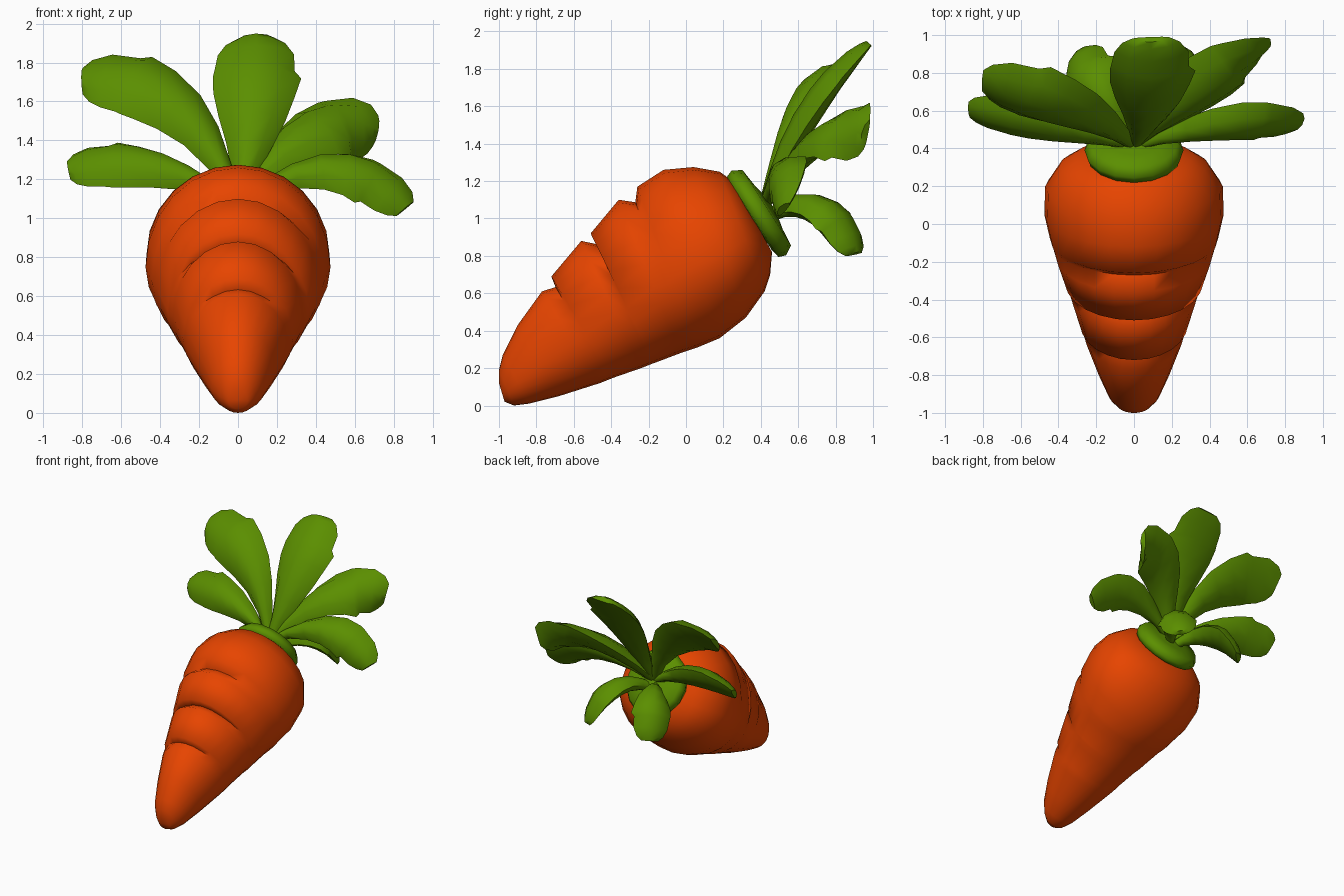
import bpy, bmesh, math
from mathutils import Vector

if "Cube" in bpy.data.objects:
    bpy.data.objects.remove(bpy.data.objects["Cube"])

def material(name, rgb):
    m = bpy.data.materials.new(name)
    m.diffuse_color = (*rgb, 1)
    m.use_nodes = True
    m.node_tree.nodes["Principled BSDF"].inputs["Base Color"].default_value = m.diffuse_color
    return m

ORANGE = material("carrot orange", (0.82, 0.06, 0.0))
GREEN = material("leaf green", (0.105, 0.275, 0.0))

def loft(name, rings, mat, angle):
    """Skin closed rings of points and cap both ends."""
    bm = bmesh.new()
    loops = [[bm.verts.new(p) for p in r] for r in rings]
    n = len(loops[0])
    for a, b in zip(loops, loops[1:]):
        for i in range(n):
            j = (i + 1) % n
            bm.faces.new((a[i], a[j], b[j], b[i]))
    for loop in (loops[0], loops[-1]):
        c = bm.verts.new(sum((v.co for v in loop), Vector()) / n)
        for i in range(n):
            bm.faces.new((loop[i], loop[(i + 1) % n], c))
    bmesh.ops.recalc_face_normals(bm, faces=bm.faces)
    me = bpy.data.meshes.new(name)
    bm.to_mesh(me)
    bm.free()
    me.materials.append(mat)
    for p in me.polygons:
        p.use_smooth = True
    me.set_sharp_from_angle(angle=math.radians(angle))
    ob = bpy.data.objects.new(name, me)
    bpy.context.collection.objects.link(ob)
    return ob

# Root: slanted rings given by top (y, z), bottom (y, z), half width, groove depth
stations = [
    (-1.00, 0.12, -0.97, 0.02, 0.05, 0),
    (-1.00, 0.19, -0.92, 0.00, 0.09, 0),
    (-0.98, 0.27, -0.84, 0.01, 0.135, 0),
    (-0.90, 0.43, -0.68, 0.05, 0.19, 0),
    (-0.77, 0.61, -0.46, 0.12, 0.26, 0),
    (-0.71, 0.655, -0.41, 0.14, 0.277, 0.025),
    (-0.72, 0.69, -0.39, 0.148, 0.283, 0),
    (-0.56, 0.88, -0.24, 0.20, 0.335, 0),
    (-0.49, 0.89, -0.19, 0.22, 0.355, 0.03),
    (-0.51, 0.92, -0.17, 0.227, 0.362, 0),
    (-0.36, 1.10, -0.03, 0.28, 0.415, 0),
    (-0.28, 1.11, 0.03, 0.30, 0.435, 0.025),
    (-0.26, 1.17, 0.06, 0.31, 0.445, 0),
    (-0.12, 1.26, 0.18, 0.36, 0.475, 0),
    (0.04, 1.275, 0.32, 0.47, 0.47, 0),
    (0.18, 1.25, 0.42, 0.61, 0.39, 0),
    (0.25, 1.20, 0.45, 0.70, 0.31, 0),
    (0.29, 1.13, 0.46, 0.82, 0.20, 0),
]
rings = []
for ty, tz, by, bz, w, drop in stations:
    top, bot = Vector((0, ty, tz)), Vector((0, by, bz))
    mid = top.lerp(bot, 0.57)
    ring = []
    for i in range(24):
        a = math.tau * i / 24
        c = math.cos(a)
        p = mid + (top - mid) * c if c > 0 else mid - (bot - mid) * c
        p = p + Vector((w * math.sin(a), 0, 0))
        # grooves only cut the upper front, fading at the sides
        p += (mid - p).normalized() * drop * min(1, max(0, (c - 0.55) * 3))
        ring.append(p)
    rings.append(ring)
loft("carrot_root", rings, ORANGE, 80)

# Collar: tilted disc on the crown
axis, across = Vector((0, 0.84, 0.54)), Vector((0, -0.54, 0.84))
centre = Vector((0, 0.39, 1.03))
rings = []
for r, h in ((0.20, -0.05), (0.255, -0.04), (0.27, 0.0), (0.24, 0.05), (0.14, 0.06), (0.05, 0.08)):
    rings.append([centre + axis * h + across * r * math.cos(math.tau * i / 16)
                  + Vector((r * 0.97 * math.sin(math.tau * i / 16), 0, 0)) for i in range(16)])
loft("leaf_collar", rings, GREEN, 60)

# Leaves: plump lens sections swept along a curved spine with a lobed edge
# (position, left width, right width, half thickness)
SHAPE = [(0, .16, .16, .03), (.15, .3, .3, .045), (.3, .55, .55, .06), (.45, .82, .78, .068),
         (.6, 1, .95, .068), (.72, 1.03, 1.08, .062), (.76, 1.0, .92, .058),
         (.88, .92, .9, .045), (.96, .72, .7, .03), (1, .45, .45, .02)]

def leaf(name, mid, tip, half, facing, base=(0, 0.42, 1.07), arch=0.15):
    a, m, b = Vector(base), Vector(mid), Vector(tip)
    ctrl = 2 * m - (a + b) / 2
    rings = []
    for t, wl, wr, thick in SHAPE:
        p = a * (1 - t) ** 2 + ctrl * 2 * t * (1 - t) + b * t * t
        tan = ((ctrl - a) * (1 - t) + (b - ctrl) * t).normalized()
        side = tan.cross(Vector(facing)).normalized()
        nrm = side.cross(tan)
        ring = []
        for u, s in ((-1, 0), (-.6, .75), (0, 1), (.6, .75), (1, 0), (.6, -.75), (0, -1), (-.6, -.75)):
            w = half * (wl if u < 0 else wr)
            ring.append(p + side * u * w + nrm * (arch * w * (0.4 - u * u) + s * thick))
        rings.append(ring)
    loft(name, rings, GREEN, 60)

leaf("leaf_top", (0.08, 0.67, 1.56), (0.09, 0.98, 1.93), 0.215, (0, -.8, .6))
leaf("leaf_upper_left", (-0.34, 0.62, 1.59), (-0.80, 0.75, 1.71), 0.20, (0, -.75, .65))
leaf("leaf_upper_right", (0.34, 0.72, 1.41), (0.71, 0.96, 1.45), 0.185, (-.5, -.8, .25))
leaf("leaf_lower_left", (-0.45, 0.53, 1.26), (-0.87, 0.60, 1.25), 0.145, (0, -.75, .65))
leaf("leaf_lower_right", (0.47, 0.53, 1.24), (0.86, 0.52, 1.05), 0.145, (0, -.75, .65))
for name, s in (("leaf_back_left", -1), ("leaf_back_right", 1)):
    leaf(name, (s * 0.18, 0.70, 1.05), (s * 0.29, 0.90, 0.81), 0.145, (s * .5, .4, .75),
         base=(0, 0.42, 1.0))
